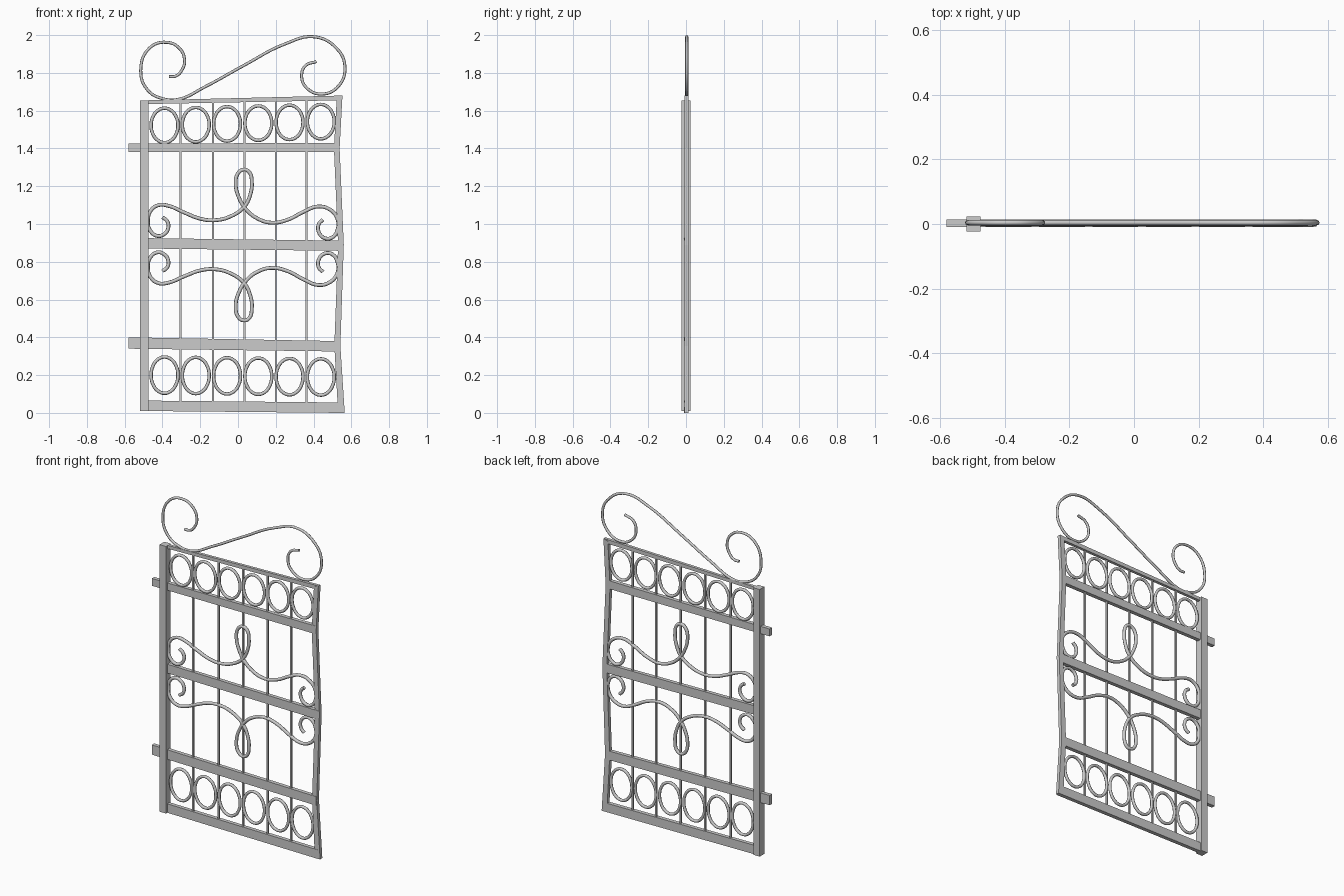
import bpy, bmesh, math


def link(name, mesh):
    ob = bpy.data.objects.new(name, mesh)
    bpy.context.collection.objects.link(ob)
    return ob


def prism(name, outline, y0, y1):
    """Flat outline in x/z, given thickness along y."""
    bm = bmesh.new()
    face = bm.faces.new([bm.verts.new((x, y0, z)) for x, z in outline])
    ext = bmesh.ops.extrude_face_region(bm, geom=[face])
    for g in ext["geom"]:
        if isinstance(g, bmesh.types.BMVert):
            g.co.y = y1
    bmesh.ops.recalc_face_normals(bm, faces=bm.faces[:])
    me = bpy.data.meshes.new(name)
    bm.to_mesh(me)
    bm.free()
    return link(name, me)


def rail(name, xl, xr, left, right, y0, y1):
    """Slightly sloping rail: (bottom, top) heights at both ends."""
    return prism(name, [(xl, left[0]), (xr, right[0]), (xr, right[1]), (xl, left[1])], y0, y1)


def tube(name, pts, radius, y=0.002, closed=False, res=6):
    """Round rod bent smoothly through x/z points."""
    cu = bpy.data.curves.new(name + "_path", 'CURVE')
    cu.dimensions = '3D'
    cu.bevel_depth = radius
    cu.bevel_resolution = 2
    cu.resolution_u = res
    cu.use_fill_caps = True
    sp = cu.splines.new('BEZIER')
    sp.bezier_points.add(len(pts) - 1)
    for bp, (x, z) in zip(sp.bezier_points, pts):
        bp.co = (x, y, z)
        bp.handle_left_type = bp.handle_right_type = 'AUTO'
    sp.use_cyclic_u = closed
    tmp = link(name + "_path", cu)
    bpy.context.view_layer.update()
    me = bpy.data.meshes.new_from_object(tmp.evaluated_get(bpy.context.evaluated_depsgraph_get()))
    bpy.data.objects.remove(tmp)
    for p in me.polygons:
        p.use_smooth = len(p.vertices) == 4
    return link(name, me)


# Hinge post
rail("hinge_post", -0.518, -0.475, (0.01, 1.655), (0.01, 1.655), -0.023, 0.023)

# Free stile, slightly bent between the rails
prism("free_stile", [(0.565, 0.0), (0.542, 0.355), (0.56, 0.89), (0.538, 1.40), (0.553, 1.68),
                     (0.523, 1.67), (0.508, 1.40), (0.53, 0.89), (0.51, 0.355), (0.53, 0.0)],
      -0.008, 0.014)

# Rails
rail("bottom_rail", -0.48, 0.555, (0.01, 0.065), (0.0, 0.055), -0.01, 0.014)
rail("lower_rail", -0.58, 0.54, (0.34, 0.40), (0.325, 0.38), -0.01, 0.014)
rail("middle_rail", -0.48, 0.555, (0.87, 0.925), (0.858, 0.912), -0.01, 0.014)
rail("upper_rail", -0.58, 0.535, (1.38, 1.425), (1.38, 1.43), -0.01, 0.014)
rail("top_rail", -0.48, 0.55, (1.635, 1.655), (1.655, 1.68), -0.006, 0.012)

# Thin vertical bars
for i, x in enumerate((-0.305, -0.133, 0.035, 0.2, 0.362)):
    rail(f"bar_{i + 1}", x - 0.005, x + 0.005, (0.05, 1.65), (0.05, 1.65), -0.003, 0.007)

# Rows of oval rings
for row, z0, slope, rz in (("upper", 1.522, 0.004, 0.091), ("lower", 0.2, -0.002, 0.096)):
    for i in range(6):
        cx, cz = -0.389 + 0.1655 * i, z0 + slope * i
        pts = [(cx + 0.071 * math.cos(a), cz + rz * math.sin(a))
               for a in (k * math.tau / 12 for k in range(12))]
        tube(f"{row}_ring_{i + 1}", pts, 0.009, closed=True, res=4)

# Top scroll
tube("top_scroll", [
    (-.365, 1.78), (-.33, 1.783), (-.297, 1.815), (-.283, 1.868), (-.31, 1.93), (-.378, 1.962),
    (-.468, 1.932), (-.515, 1.815), (-.479, 1.71), (-.394, 1.662), (-.315, 1.66),
    (-.177, 1.725), (.034, 1.841), (.246, 1.952), (.405, 1.991), (.521, 1.931), (.566, 1.836),
    (.532, 1.73), (.442, 1.688), (.362, 1.722), (.337, 1.783), (.357, 1.838), (.415, 1.86)],
    0.008, y=0.004)

# Looped middle scroll, repeated mirrored below the middle rail
px = [(-.40, 1.036), (-.375, 1.015), (-.369, .98), (-.39, .947), (-.428, .937), (-.466, .967),
      (-.477, 1.015), (-.462, 1.07), (-.42, 1.1), (-.368, 1.096), (-.283, 1.06), (-.2, 1.028),
      (-.124, 1.02), (-.04, 1.04), (.032, 1.09), (.064, 1.152), (.073, 1.226), (.06, 1.274),
      (.032, 1.288), (0, 1.268), (-.012, 1.21), (.004, 1.142), (.045, 1.075), (.105, 1.028),
      (.177, 1.007), (.262, 1.022), (.352, 1.067), (.42, 1.092), (.484, 1.078), (.525, 1.03),
      (.527, .97), (.498, .928), (.457, .926), (.428, .957), (.428, 1.0), (.45, 1.023)]
tube("upper_scroll", px, 0.01)
tube("lower_scroll", [(x, 2 * (0.889 - 0.01 * x) - z) for x, z in px], 0.01)
